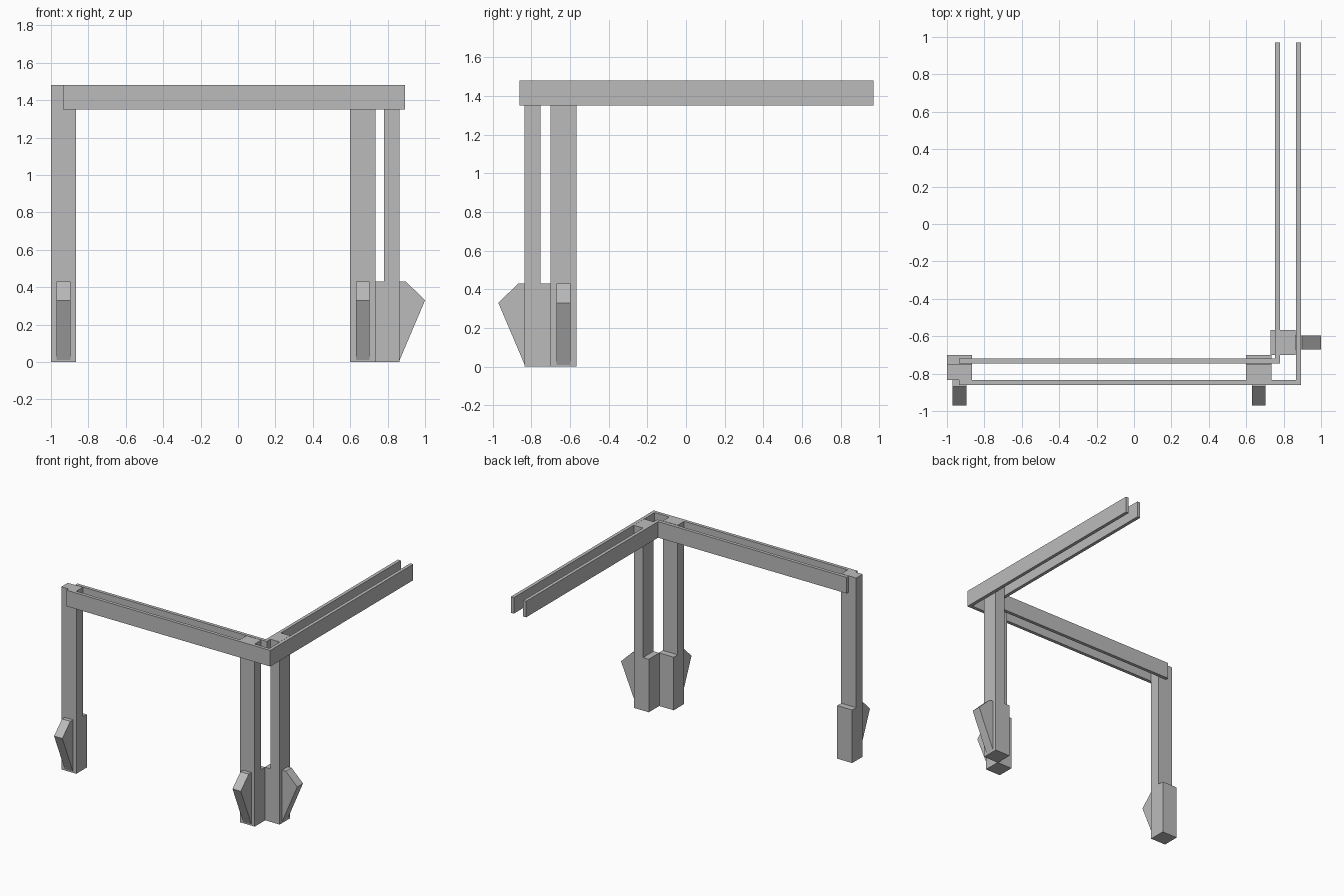
import bpy, bmesh
from mathutils import Vector

cube = bpy.data.objects.get("Cube")
if cube:
    bpy.data.objects.remove(cube, do_unlink=True)

grey = bpy.data.materials.new("plain grey")
grey.use_nodes = True
grey.diffuse_color = (0.5, 0.5, 0.5, 1)
grey.node_tree.nodes["Principled BSDF"].inputs["Base Color"].default_value = (0.5, 0.5, 0.5, 1)

BEAM_BOTTOM, TOP, BASE_TOP = 1.35, 1.48, 0.43


def prism(name, points, offset):
    """Extrude a flat outline of 3D points along an offset."""
    bm = bmesh.new()
    face = bm.faces.new([bm.verts.new(p) for p in points])
    new = bmesh.ops.extrude_face_region(bm, geom=[face])["geom"]
    moved = [v for v in new if isinstance(v, bmesh.types.BMVert)]
    bmesh.ops.translate(bm, verts=moved, vec=Vector(offset))
    bmesh.ops.recalc_face_normals(bm, faces=bm.faces)
    mesh = bpy.data.meshes.new(name)
    bm.to_mesh(mesh)
    bm.free()
    mesh.materials.append(grey)
    obj = bpy.data.objects.new(name, mesh)
    bpy.context.collection.objects.link(obj)
    return obj


# Two L-shaped rails running round the corner
def rail(name, x_corner, y_corner, wall=0.027, x_end=-0.935, y_end=0.97):
    outline = [(x_end, y_corner), (x_corner, y_corner), (x_corner, y_end),
               (x_corner - wall, y_end), (x_corner - wall, y_corner + wall),
               (x_end, y_corner + wall)]
    prism(name, [(x, y, BEAM_BOTTOM) for x, y in outline], (0, 0, TOP - BEAM_BOTTOM))


rail("outer_rail", 0.892, -0.861)
rail("inner_rail", 0.781, -0.747)


# Leg: stepped post with a pointed foot; "out" is the distance outward from
# the post's outer face, "along" is the position along the rail
def leg(name, place, start, width=0.134):
    def part(suffix, profile, a, b):
        pts = [place(out, a, z) for out, z in profile]
        shift = Vector(place(0, b, 0)) - Vector(place(0, a, 0))
        prism(name + suffix, pts, shift)

    post = [(0, 0), (0, TOP), (-0.083, TOP), (-0.083, BASE_TOP),
            (-0.134, BASE_TOP), (-0.134, 0)]
    part("_post", post, start, start + width)
    foot = [(0, 0.01), (0.136, 0.33), (0.034, BASE_TOP), (0, BASE_TOP)]
    part("_foot_wedge", foot, start + 0.03, start + 0.104)


def front_place(out, along, z):
    return (along, -0.834 - out, z)


def side_place(out, along, z):
    return (0.864 + out, along, z)


leg("right_front_leg", front_place, -1.0)
leg("left_front_leg", front_place, 0.6)
leg("left_side_leg", side_place, -0.7)
